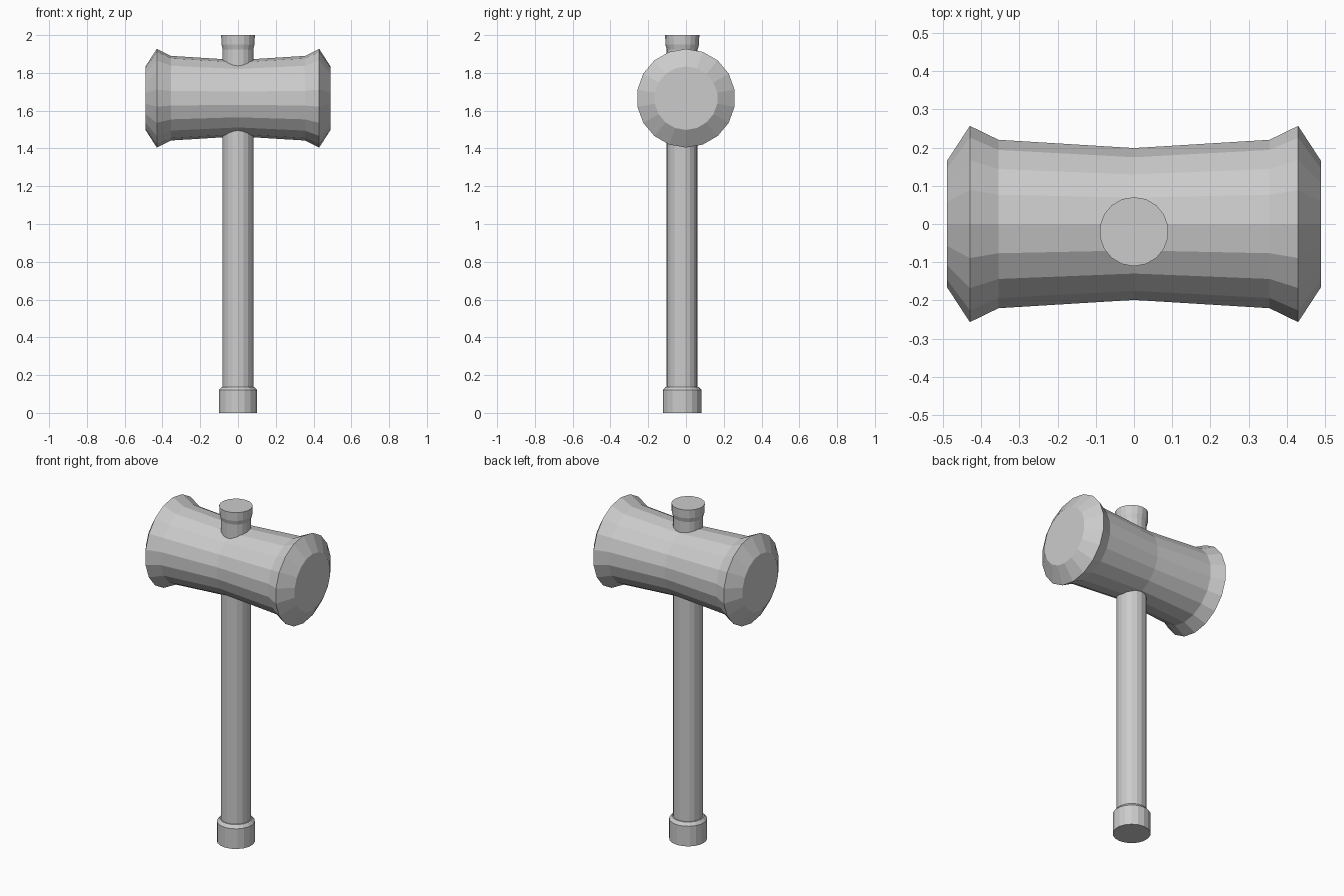
import bpy, bmesh
from math import sin, cos, pi

if "Cube" in bpy.data.objects:
    bpy.data.objects.remove(bpy.data.objects["Cube"])

SIDES = 18


def lathe(name, profile, place):
    """Capped flat-sided solid from (distance along axis, radius) pairs."""
    bm = bmesh.new()
    rings = []
    for t, r in profile:
        rings.append([bm.verts.new(place(t, r * sin(2 * pi * i / SIDES), r * cos(2 * pi * i / SIDES)))
                      for i in range(SIDES)])
    for a, b in zip(rings, rings[1:]):
        for i in range(SIDES):
            j = (i + 1) % SIDES
            bm.faces.new((a[i], a[j], b[j], b[i]))
    bm.faces.new(rings[0])
    bm.faces.new(rings[-1])
    bmesh.ops.recalc_face_normals(bm, faces=bm.faces[:])
    mesh = bpy.data.meshes.new(name)
    bm.to_mesh(mesh)
    bm.free()
    obj = bpy.data.objects.new(name, mesh)
    bpy.context.collection.objects.link(obj)
    return obj


# Waisted mallet head lying along x
half = [(0.355, 0.224), (0.43, 0.261), (0.49, 0.168)]
head_profile = [(-x, r) for x, r in reversed(half)] + [(0, 0.202)] + half
head = lathe("mallet_head", head_profile, lambda t, u, v: (t, u, v))
head.location = (0, 0, 1.666)

# Handle with a collared pommel and a flared top, set slightly forward
handle_profile = [(0, 0.103), (0.12, 0.103), (0.138, 0.088), (0.138, 0.082),
                  (1.925, 0.082), (1.95, 0.089), (2.0, 0.0905)]
handle = lathe("handle", handle_profile, lambda t, u, v: (u, v, t))
handle.location = (0, -0.02, 0)
